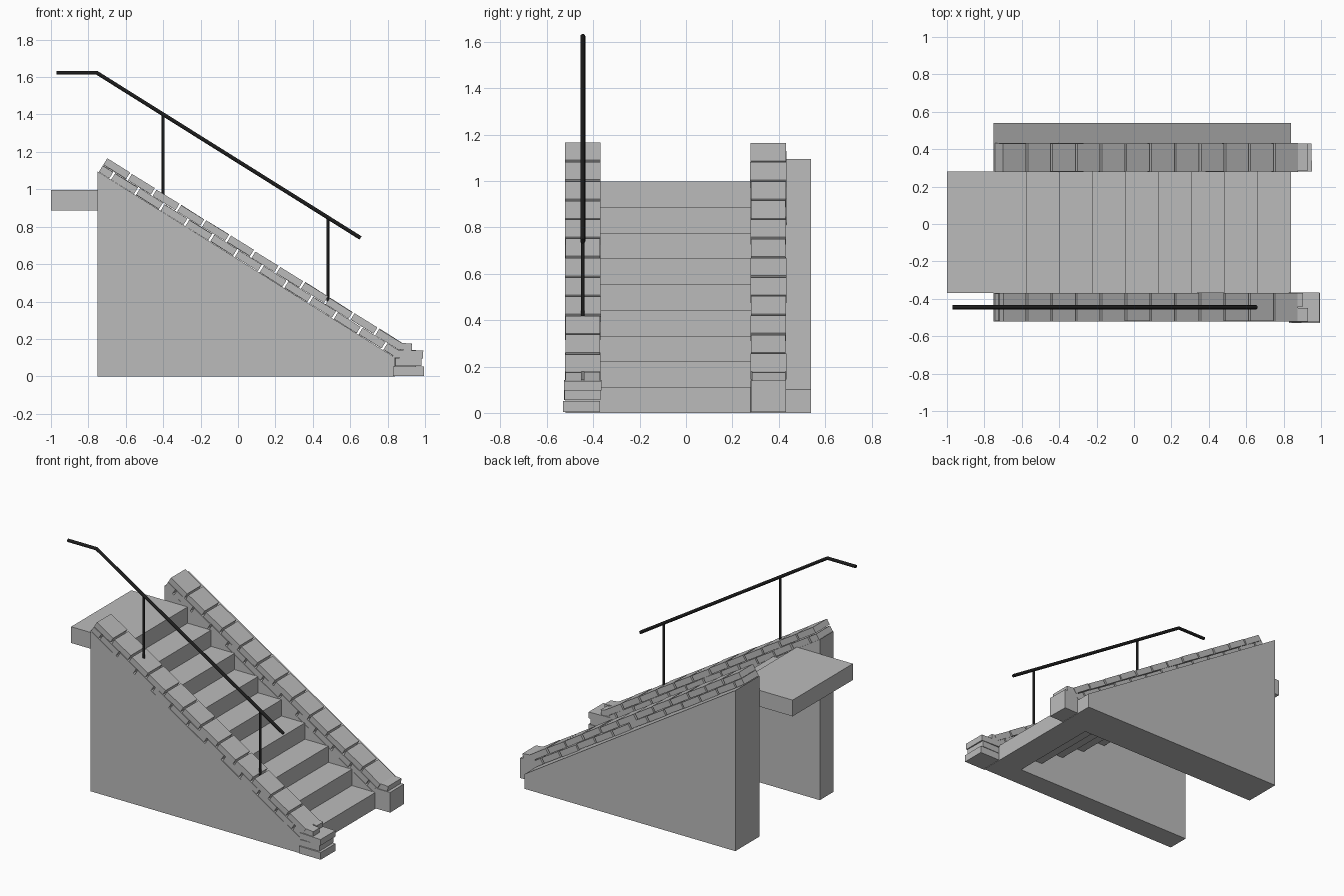
import bpy, bmesh, math, random
from mathutils import Matrix, Vector

random.seed(4)
cube = bpy.data.objects.get("Cube")
if cube:
    bpy.data.objects.remove(cube, do_unlink=True)


def material(name, value):
    m = bpy.data.materials.new(name)
    m.use_nodes = True
    colour = (value, value, value, 1)
    m.diffuse_color = colour
    m.node_tree.nodes["Principled BSDF"].inputs["Base Color"].default_value = colour
    return m


STONE = material("grey stone", 0.5)
IRON = material("black iron", 0.012)


def finish(name, bm, mat):
    bmesh.ops.recalc_face_normals(bm, faces=bm.faces)
    mesh = bpy.data.meshes.new(name)
    bm.to_mesh(mesh)
    bm.free()
    mesh.materials.append(mat)
    ob = bpy.data.objects.new(name, mesh)
    bpy.context.collection.objects.link(ob)
    return ob


def add_box(bm, centre, size, tilt=0, turn=0):
    rot = Matrix.Rotation(tilt, 4, 'Y') @ Matrix.Rotation(turn, 4, 'Z')
    mat = Matrix.Translation(centre) @ rot @ Matrix.Diagonal((*size, 1))
    bmesh.ops.create_cube(bm, size=1, matrix=mat)


def span_box(bm, x, y, z, tilt=0, turn=0):
    """Box given by its low and high limits on each axis."""
    add_box(bm, [(a + b) / 2 for a, b in (x, y, z)],
            [b - a for a, b in (x, y, z)], tilt, turn)


# Sloping side walls
WALL = [(-0.75, 0), (0.84, 0), (0.84, 0.1), (-0.75, 1.095)]


def side_wall(name, y0, y1):
    bm = bmesh.new()
    face = bm.faces.new([bm.verts.new((x, y0, z)) for x, z in WALL])
    ext = bmesh.ops.extrude_face_region(bm, geom=[face])
    verts = [g for g in ext["geom"] if isinstance(g, bmesh.types.BMVert)]
    bmesh.ops.translate(bm, verts=verts, vec=(0, y1 - y0, 0))
    finish(name, bm, STONE)


side_wall("right_wall", -0.52, -0.37)
side_wall("left_wall", 0.28, 0.54)

# Steps, each overlapping the one below, and the top landing
RISE, RUN, COUNT = 0.1108, 0.177, 9
for i in range(COUNT):
    bm = bmesh.new()
    front = 0.84 - RUN * i
    last = i == COUNT - 1
    back = -1.0 if last else front - RUN - 0.012
    span_box(bm, (back, front), (-0.37, 0.28), (RISE * i, RISE * (i + 1)))
    finish("landing" if last else f"step_{i + 1}", bm, STONE)

# Two staggered courses of coping bricks on each wall
top, foot = Vector((-0.75, 0, 1.095)), Vector((0.84, 0, 0.1))
along = (foot - top).normalized()
length = (foot - top).length
slope = math.atan2(-along.z, along.x)
normal = Vector((-along.z, 0, along.x))
PITCH, GAP, THICK = 0.156, 0.012, 0.044


def course(name, y, row):
    bm = bmesh.new()
    start = 0.0
    end = PITCH / 2 if row == 0 else PITCH
    while start < length - 0.02:
        end = min(end, length)
        size = end - start - GAP
        mid = top + along * ((start + end) / 2) + normal * (THICK * (row + 0.5))
        mid += normal * random.uniform(-0.002, 0.002)
        mid.y = y
        add_box(bm, mid, (size, 0.152 + random.uniform(-0.004, 0.004), THICK - 0.004),
                slope + random.uniform(-0.012, 0.012))
        start, end = end, end + PITCH
    finish(name, bm, STONE)


for side, y in (("right", -0.445), ("left", 0.355)):
    course(f"{side}_lower_bricks", y, 0)
    course(f"{side}_coping_bricks", y, 1)

# Stacked slabs at the foot of the right wall
bm = bmesh.new()
span_box(bm, (0.83, 0.995), (-0.53, -0.37), (0.003, 0.052))
span_box(bm, (0.84, 0.98), (-0.525, -0.37), (0.055, 0.097), 0, 0.02)
span_box(bm, (0.83, 0.99), (-0.525, -0.365), (0.098, 0.14), 0.03)
span_box(bm, (0.845, 0.93), (-0.52, -0.45), (0.142, 0.178), 0.1)
span_box(bm, (0.84, 0.9), (-0.44, -0.37), (0.142, 0.18), 0.15)
finish("right_foot_stones", bm, STONE)

# Single block and cap at the foot of the left wall
bm = bmesh.new()
span_box(bm, (0.835, 0.95), (0.28, 0.43), (0.003, 0.14), 0, 0.02)
span_box(bm, (0.84, 0.93), (0.285, 0.43), (0.138, 0.178), 0.08)
finish("left_foot_stones", bm, STONE)


# Handrail and its posts
def rod(name, points, radius):
    curve = bpy.data.curves.new(name, 'CURVE')
    curve.dimensions = '3D'
    curve.bevel_depth = radius
    curve.bevel_resolution = 3
    curve.use_fill_caps = True
    spline = curve.splines.new('POLY')
    spline.points.add(len(points) - 1)
    for p, (x, z) in zip(spline.points, points):
        p.co = (x, -0.445, z, 1)
    curve.materials.append(IRON)
    ob = bpy.data.objects.new(name, curve)
    bpy.context.collection.objects.link(ob)


rod("handrail", [(-0.97, 1.623), (-0.755, 1.623), (0.655, 0.74)], 0.011)
rod("upper_post", [(-0.4, 0.96), (-0.4, 1.4)], 0.008)
rod("lower_post", [(0.48, 0.4), (0.48, 0.848)], 0.008)
